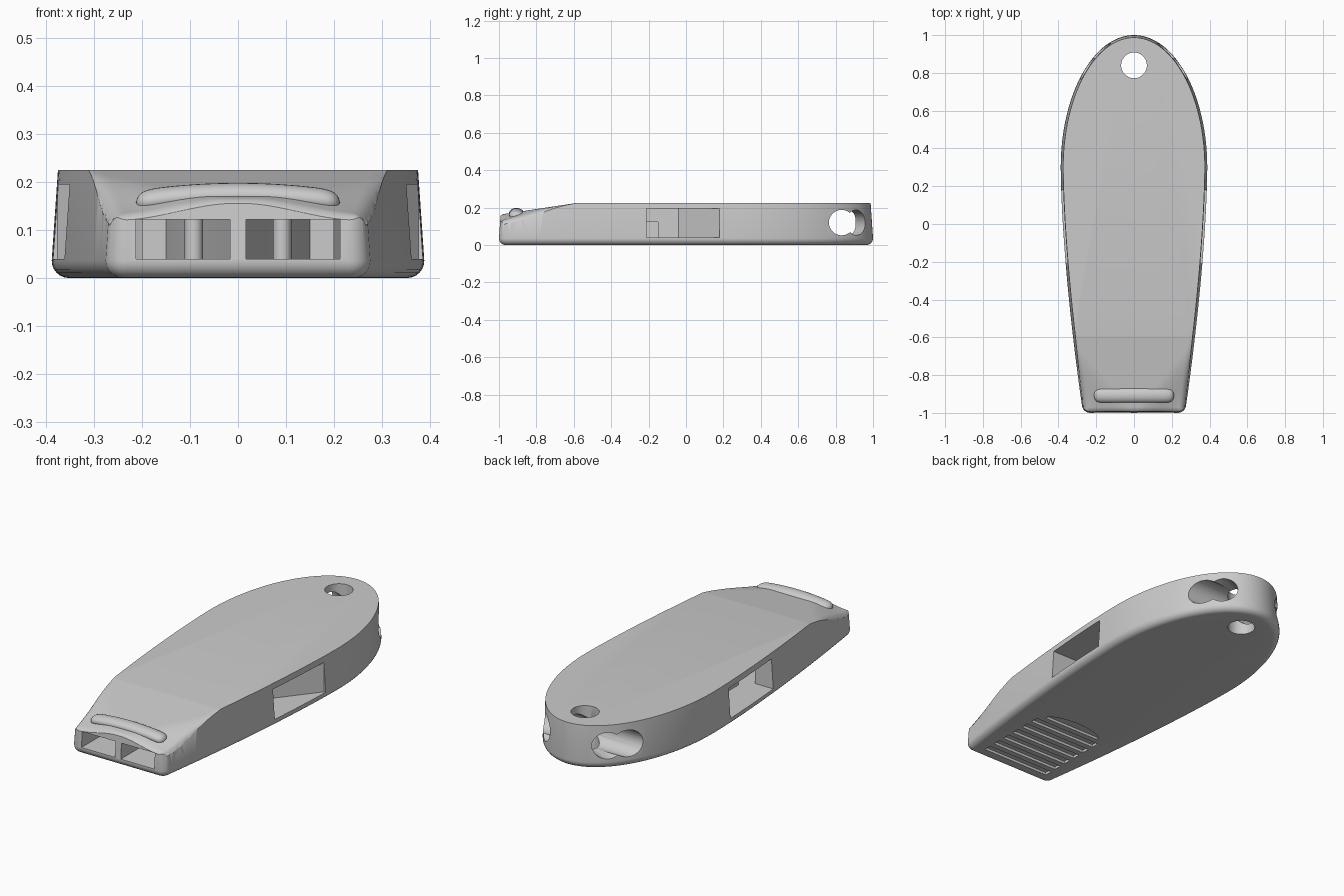
import bpy, bmesh, math
from mathutils import Vector

if "Cube" in bpy.data.objects:
    bpy.data.objects.remove(bpy.data.objects["Cube"])

grey = bpy.data.materials.new("plain grey")
grey.diffuse_color = (0.6, 0.6, 0.6, 1)
grey.use_nodes = True
grey.node_tree.nodes["Principled BSDF"].inputs["Base Color"].default_value = grey.diffuse_color


def make(name, verts, faces):
    bm = bmesh.new()
    vs = [bm.verts.new(v) for v in verts]
    for f in faces:
        bm.faces.new([vs[i] for i in f])
    bmesh.ops.recalc_face_normals(bm, faces=bm.faces[:])
    me = bpy.data.meshes.new(name)
    bm.to_mesh(me)
    bm.free()
    me.materials.append(grey)
    ob = bpy.data.objects.new(name, me)
    bpy.context.collection.objects.link(ob)
    return ob


def loft(name, rings):
    n = len(rings[0])
    faces = [[k * n + i, k * n + (i + 1) % n, (k + 1) * n + (i + 1) % n, (k + 1) * n + i]
             for k in range(len(rings) - 1) for i in range(n)]
    faces += [list(range(n))[::-1], [(len(rings) - 1) * n + i for i in range(n)]]
    return make(name, [v for r in rings for v in r], faces)


def prism(name, pts, z0, z1):
    return loft(name, [[(x, y, z) for x, y in pts] for z in (z0, z1)])


def tube(name, a, b, r, n=48):
    a, b = Vector(a), Vector(b)
    q = (b - a).to_track_quat('Z', 'Y')
    ring = [q @ Vector((r * math.cos(i * math.tau / n), r * math.sin(i * math.tau / n), 0)) for i in range(n)]
    return loft(name, [[a + v for v in ring], [b + v for v in ring]])


def cut(target, cutter):
    m = target.modifiers.new("cut", 'BOOLEAN')
    m.operation, m.solver, m.object = 'DIFFERENCE', 'EXACT', cutter
    bpy.context.view_layer.objects.active = target
    bpy.ops.object.modifier_apply(modifier=m.name)
    bpy.data.objects.remove(cutter, do_unlink=True)


def smooth(ob, angle=32):
    bpy.ops.object.select_all(action='DESELECT')
    ob.select_set(True)
    bpy.context.view_layer.objects.active = ob
    bpy.ops.object.shade_smooth_by_angle(angle=math.radians(angle))


def half_width(y):
    if y > 0.3:
        return 0.388 * math.sqrt(max(0, 1 - ((y - 0.3) / 0.7) ** 2))
    return 0.388 - 0.118 * ((0.3 - y) / 1.3) ** 1.6


# Body outline: rounded front corners, gently widening sides, elliptical back
R = 0.045
side = []
for i in range(9):
    a = math.pi / 2 * i / 8
    side.append((half_width(-1 + R) - R + R * math.sin(a), -1 + R - R * math.cos(a)))
side += [(half_width(y), y) for y in (-0.94 + 1.24 * i / 24 for i in range(25))]
side += [(0.388 * math.cos(a), 0.3 + 0.7 * math.sin(a)) for a in (math.pi / 2 * i / 32 for i in range(1, 32))]
outline = side + [(0, 1)] + [(-x, y) for x, y in reversed(side)]


def inset(d):
    res = []
    for i, (x, y) in enumerate(outline):
        p, q = outline[i - 1], outline[(i + 1) % len(outline)]
        t = Vector((q[0] - p[0], q[1] - p[1])).normalized()
        res.append((x - t.y * d, y + t.x * d))
    return res


layers = [(0.036 * (1 - math.sin(a)), 0.036 * (1 - math.cos(a))) for a in (math.pi / 2 * i / 6 for i in range(7))]
layers.append((0.013, 0.225))
body = loft("whistle_body", [[(x, y, z) for x, y in inset(d)] for d, z in layers])


# Sloped, crowned mouthpiece top with rounded edges
def slope_height(x, y):
    crease = 0.3 * min(1, max(0, (y + 1) / 0.36))
    t = min(1, max(0, (abs(x) - crease) / 0.24))
    z = 0.225 + (y + 0.585) * 0.152 - 0.032 * t * t * (3 - 2 * t)
    d = max(0, min(half_width(max(y, -1)) - 0.008 - abs(x), y + 1))
    r = 0.03
    if d < r:
        z -= (r - math.sqrt(r * r - (r - d) ** 2)) * 0.8 * min(1, max(0, (-0.58 - y) / 0.25))
    return z


xs = [-0.4 + 0.8 * i / 120 for i in range(121)]
ys = [-1.04 + 0.09 * i / 22 for i in range(22)] + [-0.95 + 0.5 * i / 30 for i in range(31)]
cut(body, loft("slope_cutter", [[(x, y, slope_height(x, y)) for x in xs] + [(0.4, y, 0.4), (-0.4, y, 0.4)]
                                for y in ys]))

# Air channels leading into the side windows
for s in (1, -1):
    cut(body, prism("channel_cutter", [(s * x, y) for x, y in
        [(0.017, -1.1), (0.212, -1.1), (0.212, -0.75), (0.26, -0.15), (0.15, -0.15), (0.10, -0.5), (0.017, -0.75)]],
        0.04, 0.122))
    cut(body, prism("window_cutter", [(s * x, y) for x, y in
        [(0.5, -0.21), (0.2, -0.21), (0.2, -0.04), (0.376, 0.18), (0.5, 0.18)]], 0.04, 0.195))

# Cord holes: upright, straight across, and flared towards the back
cut(body, tube("upright_hole", (0, 0.84, -0.1), (0, 0.84, 0.4), 0.068))
cut(body, tube("cross_hole", (-0.6, 0.832, 0.12), (0.6, 0.832, 0.12), 0.068))
for s in (1, -1):
    cut(body, tube("flare_hole", (s * 0.02, 0.838, 0.12), (s * 0.62, 1.108, 0.12), 0.0675))

# Grip grooves under the mouthpiece, the last one bowed at the back
for i in range(7):
    y, w = -0.93 + 0.073 * i, 0.2
    pts = [(-w, y), (w, y), (w, y + 0.042), (-w, y + 0.042)]
    if i == 6:
        pts = [(0.17 * math.cos(a), y + 0.06 * math.sin(a)) for a in (math.pi * k / 16 for k in range(17))]
    cut(body, prism("groove_cutter", pts, -0.05, 0.014))
smooth(body)

# Rounded nose inside each channel
for s, n in ((1, "right"), (-1, "left")):
    smooth(tube(n + "_channel_nose", (s * 0.092, -0.72, 0.035), (s * 0.092, -0.72, 0.127), 0.019, 24))

# Arched bite ridge on top of the mouthpiece
rings = []
for i in range(41):
    t = -math.cos(math.pi * i / 40) * 0.9995
    r = (1 - abs(t) ** 16) ** 0.5
    rings.append([(0.212 * t, -0.907 + 0.039 * r * math.cos(a), 0.172 - 0.016 * t * t + 0.026 * r * math.sin(a))
                  for a in (math.tau * k / 24 for k in range(24))])
smooth(loft("bite_ridge", rings), 60)
